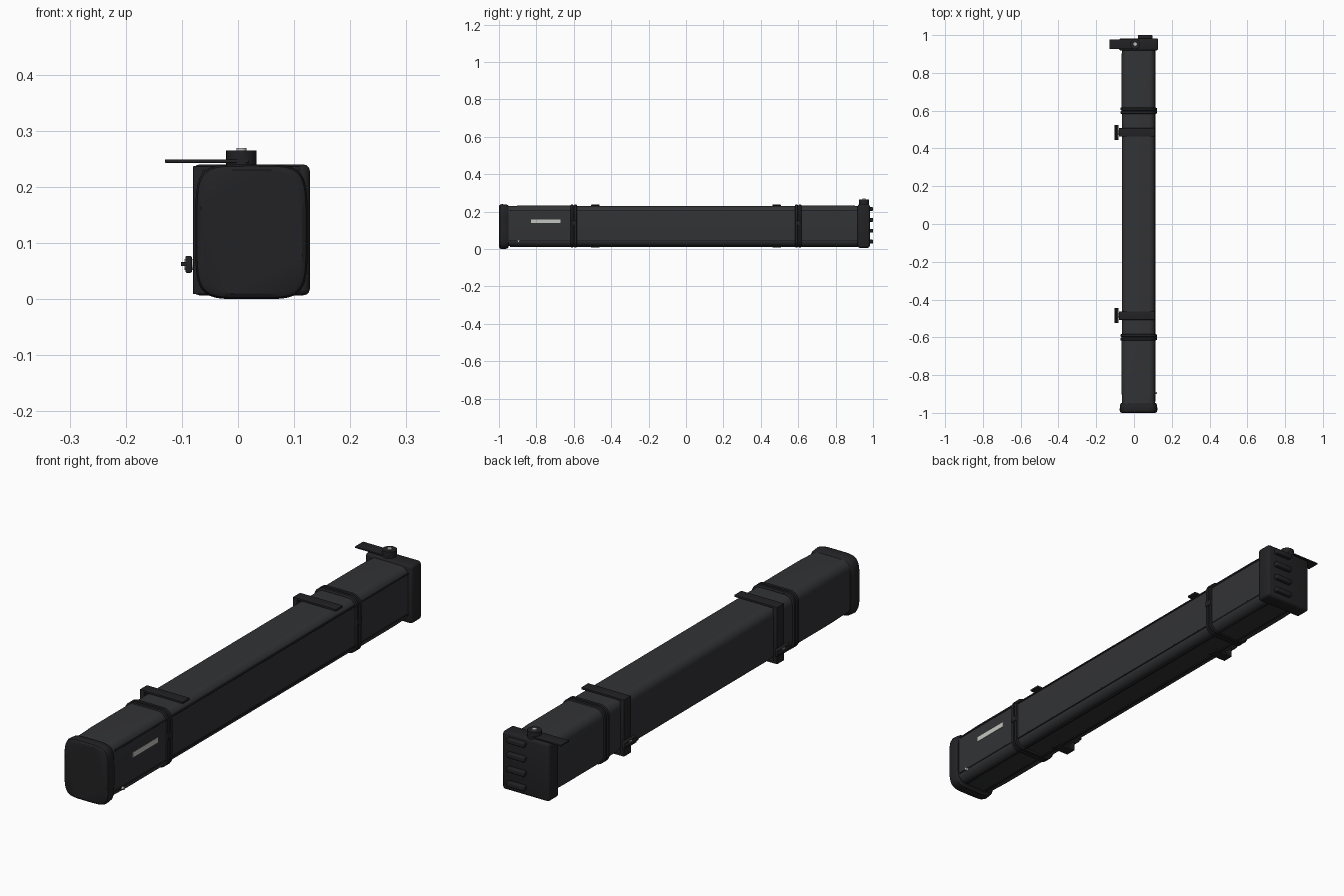
import bpy, bmesh, math
from mathutils import Matrix

if "Cube" in bpy.data.objects:
    bpy.data.objects.remove(bpy.data.objects["Cube"])


def material(name, c):
    m = bpy.data.materials.new(name)
    m.diffuse_color = (c[0], c[1], c[2], 1)
    m.use_nodes = True
    m.node_tree.nodes["Principled BSDF"].inputs["Base Color"].default_value = m.diffuse_color
    return m


GRAPHITE = material("graphite", (0.032, 0.033, 0.036))
BLACK = material("black", (0.016, 0.016, 0.018))
SILVER = material("silver", (0.55, 0.56, 0.53))


def finish(name, bm, mat, angle=35):
    bmesh.ops.recalc_face_normals(bm, faces=bm.faces)
    me = bpy.data.meshes.new(name)
    bm.to_mesh(me)
    bm.free()
    ob = bpy.data.objects.new(name, me)
    bpy.context.collection.objects.link(ob)
    me.materials.append(mat)
    bpy.ops.object.select_all(action='DESELECT')
    bpy.context.view_layer.objects.active = ob
    ob.select_set(True)
    bpy.ops.object.shade_smooth_by_angle(angle=math.radians(angle))
    return ob


def box(name, x, y, z, mat, bevel=0.0):
    bm = bmesh.new()
    bmesh.ops.create_cube(bm, size=1)
    for v in bm.verts:
        v.co = [(a + b) / 2 + c * (b - a) for (a, b), c in zip((x, y, z), v.co)]
    if bevel:
        bmesh.ops.bevel(bm, geom=bm.edges[:], offset=bevel, segments=3,
                        profile=0.5, affect='EDGES')
    return finish(name, bm, mat)


def cylinder(name, loc, r, depth, axis, mat, n=32):
    rot = {'Z': Matrix(), 'X': Matrix.Rotation(math.pi / 2, 4, 'Y'),
           'Y': Matrix.Rotation(math.pi / 2, 4, 'X')}[axis]
    bm = bmesh.new()
    bmesh.ops.create_cone(bm, cap_ends=True, segments=n, radius1=r, radius2=r,
                          depth=depth, matrix=Matrix.Translation(loc) @ rot)
    return finish(name, bm, mat)


def rounded(x0, x1, z0, z1, r, n=8):
    pts = []
    for k, (cx, cz) in enumerate(((x1 - r, z1 - r), (x0 + r, z1 - r),
                                  (x0 + r, z0 + r), (x1 - r, z0 + r))):
        for i in range(n + 1):
            a = math.pi / 2 * (k + i / n)
            pts.append((cx + r * math.cos(a), cz + r * math.sin(a)))
    return pts


def oval(cx, cz, a, b, e=5.0, n=64):
    def p(t):
        return math.copysign(abs(t) ** (2 / e), t)
    return [(cx + a * p(math.cos(2 * math.pi * i / n)),
             cz + b * p(math.sin(2 * math.pi * i / n))) for i in range(n)]


def loft(name, sections, mat):
    # sections: list of (y, outline) with matching point counts
    bm = bmesh.new()
    rings = [[bm.verts.new((px, y, pz)) for px, pz in o] for y, o in sections]
    n = len(rings[0])
    for a, b in zip(rings, rings[1:]):
        for i in range(n):
            bm.faces.new((a[i], a[(i + 1) % n], b[(i + 1) % n], b[i]))
    bm.faces.new(rings[0])
    bm.faces.new(rings[-1])
    return finish(name, bm, mat)


# Long main case and its slightly raised end sleeves
case = rounded(-0.064, 0.112, 0.016, 0.23, 0.034)
loft("main_case", [(-0.96, case), (0.93, case)], GRAPHITE)
sleeve = rounded(-0.066, 0.1135, 0.013, 0.234, 0.036)
for s, end in ((-1, "front"), (1, "back")):
    loft(end + "_sleeve", [(s * 0.60, sleeve), (s * 0.85, sleeve), (s * 0.94, case)], GRAPHITE)

# Long seams along the case
for nm, z in (("upper", 0.207), ("lower", 0.046)):
    box(nm + "_side_rail", (0.105, 0.1145), (-0.94, 0.92), (z - 0.003, z + 0.003), BLACK, 0.001)
for nm, x in (("inner", -0.02), ("outer", 0.075)):
    box(nm + "_bottom_rail", (x - 0.004, x + 0.004), (-0.94, 0.92), (0.011, 0.02), BLACK, 0.001)

# Joint rings with side buckles, and clamp straps with wing bolts
outer = rounded(-0.071, 0.118, 0.009, 0.238, 0.038)
for s, end in ((-1, "front"), (1, "back")):
    y = s * 0.60
    loft(end + "_joint_ring", [(y - 0.018, sleeve), (y - 0.015, outer), (y - 0.004, outer),
                               (y - 0.002, sleeve), (y + 0.002, sleeve), (y + 0.004, outer),
                               (y + 0.015, outer), (y + 0.018, sleeve)], BLACK)
    box(end + "_ring_buckle", (0.11, 0.121), (y - 0.015, y + 0.015), (0.128, 0.152), BLACK, 0.002)
    c = s * 0.485
    w = (c - 0.022, c + 0.022)
    box(end + "_strap_top", (-0.08, 0.11), w, (0.229, 0.237), BLACK, 0.001)
    box(end + "_strap_side", (-0.08, -0.062), w, (0.012, 0.237), BLACK, 0.001)
    box(end + "_strap_foot", (-0.08, 0.0), w, (0.009, 0.018), BLACK, 0.001)
    cylinder(end + "_bolt_stem", (-0.085, c, 0.062), 0.01, 0.02, 'X', SILVER, 20)
    box(end + "_wing_knob", (-0.094, -0.082), (c - 0.04, c + 0.04), (0.047, 0.077), BLACK, 0.003)
    box(end + "_wing_ridge", (-0.102, -0.09), (c - 0.04, c + 0.04), (0.059, 0.066), BLACK, 0.001)

# Bulged front end cap
loft("front_cap", [(-0.948, oval(0.024, 0.121, 0.092, 0.110)),
                   (-0.958, oval(0.024, 0.120, 0.098, 0.118)),
                   (-0.985, oval(0.024, 0.120, 0.100, 0.120)),
                   (-0.995, oval(0.024, 0.120, 0.097, 0.117)),
                   (-1.0, oval(0.024, 0.120, 0.090, 0.110))], BLACK)

# Light plate and small peg on the side
box("side_plate", (0.108, 0.115), (-0.83, -0.67), (0.139, 0.159), SILVER)
cylinder("side_peg", (0.116, -0.895, 0.042), 0.006, 0.012, 'X', SILVER, 16)

# Square back end block with grip ridges
box("back_block", (-0.08, 0.128), (0.918, 0.983), (0.007, 0.24), BLACK, 0.011)
for i in range(4):
    z = 0.04 + i * 0.058
    box("grip_ridge_%d" % (i + 1), (0.02, 0.098), (0.975, 1.0), (z - 0.01, z + 0.01), BLACK, 0.004)

# Pivot hub and swing lever on top of the block
cylinder("pivot_hub", (0.006, 0.952, 0.25), 0.027, 0.03, 'Z', BLACK)
cylinder("pivot_bolt", (0.006, 0.952, 0.266), 0.009, 0.006, 'Z', SILVER, 20)
box("swing_lever", (-0.13, 0.02), (0.926, 0.978), (0.243, 0.249), BLACK, 0.001)
